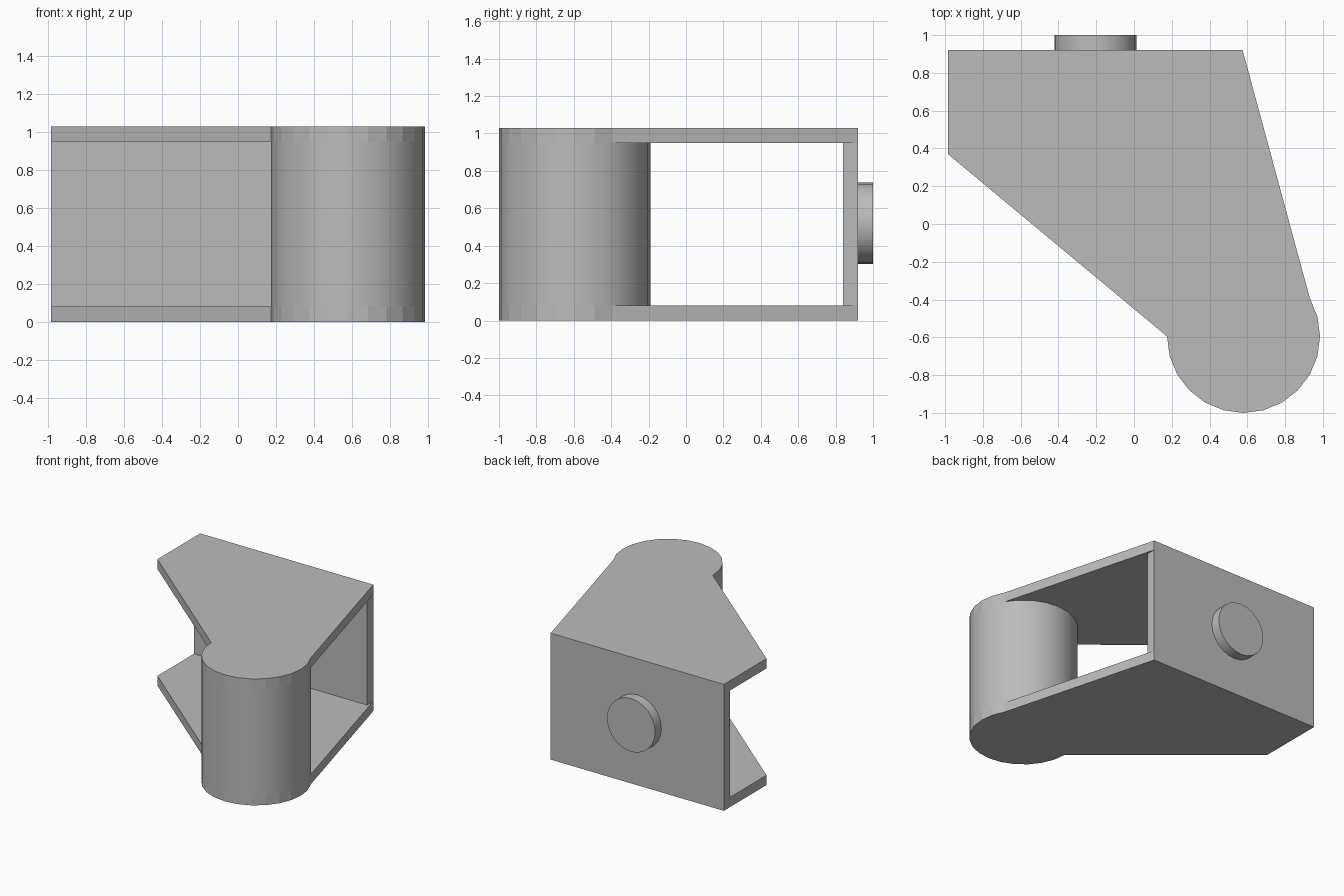
import bpy, bmesh
from math import pi, radians
from mathutils import Matrix, Vector

default = bpy.data.objects.get("Cube")
if default:
    bpy.data.objects.remove(default, do_unlink=True)

HEIGHT, WALL = 1.03, 0.08
BACK = 0.92
RADIUS = 0.405
PIVOT = Vector((0.58, -0.595))

grey = bpy.data.materials.new("plain grey")
grey.use_nodes = True
grey.diffuse_color = (0.5, 0.5, 0.5, 1)
grey.node_tree.nodes["Principled BSDF"].inputs["Base Color"].default_value = (0.5, 0.5, 0.5, 1)


def finish(name, bm, smooth=False):
    bmesh.ops.recalc_face_normals(bm, faces=bm.faces)
    mesh = bpy.data.meshes.new(name)
    bm.to_mesh(mesh)
    bm.free()
    mesh.materials.append(grey)
    obj = bpy.data.objects.new(name, mesh)
    bpy.context.collection.objects.link(obj)
    if smooth:
        bpy.ops.object.select_all(action='DESELECT')
        obj.select_set(True)
        bpy.context.view_layer.objects.active = obj
        bpy.ops.object.shade_smooth_by_angle(angle=radians(30))
    return obj


def slab(name, outline, z, thickness):
    bm = bmesh.new()
    face = bm.faces.new([bm.verts.new((x, y, z)) for x, y in outline])
    up = bmesh.ops.extrude_face_region(bm, geom=[face])["geom"]
    bmesh.ops.translate(bm, vec=(0, 0, thickness),
                        verts=[v for v in up if isinstance(v, bmesh.types.BMVert)])
    return finish(name, bm)


def cylinder(name, radius, depth, matrix, sides):
    bm = bmesh.new()
    bmesh.ops.create_cone(bm, cap_ends=True, segments=sides, radius1=radius,
                          radius2=radius, depth=depth, matrix=matrix)
    return finish(name, bm, smooth=True)


# Plate outline: tapered body ending in a rounded nose around the barrel
corners = [(0.575, BACK), (-0.985, BACK), (-0.985, 0.37)]
nose = []
for i in range(15):
    direction = Matrix.Rotation(pi + i * pi / 12, 2) @ Vector((1, 0))
    nose.append(tuple(PIVOT + RADIUS * direction))
outline = corners + nose

# Matching bottom and top plates
slab("bottom_plate", outline, 0, WALL)
slab("top_plate", outline, HEIGHT - WALL, WALL)

# Back wall joining the plates
slab("back_wall", [(-0.985, BACK), (-0.985, BACK - WALL),
                   (0.575, BACK - WALL), (0.575, BACK)], WALL, HEIGHT - 2 * WALL)

# Vertical barrel between the plates
cylinder("barrel", RADIUS, HEIGHT - 2 * WALL,
         Matrix.Translation((PIVOT.x, PIVOT.y, HEIGHT / 2)), 24)

# Round boss on the back wall
cylinder("back_boss", 0.217, WALL,
         Matrix.Translation((-0.205, BACK + WALL / 2, 0.52)) @ Matrix.Rotation(pi / 2, 4, 'X'), 24)
